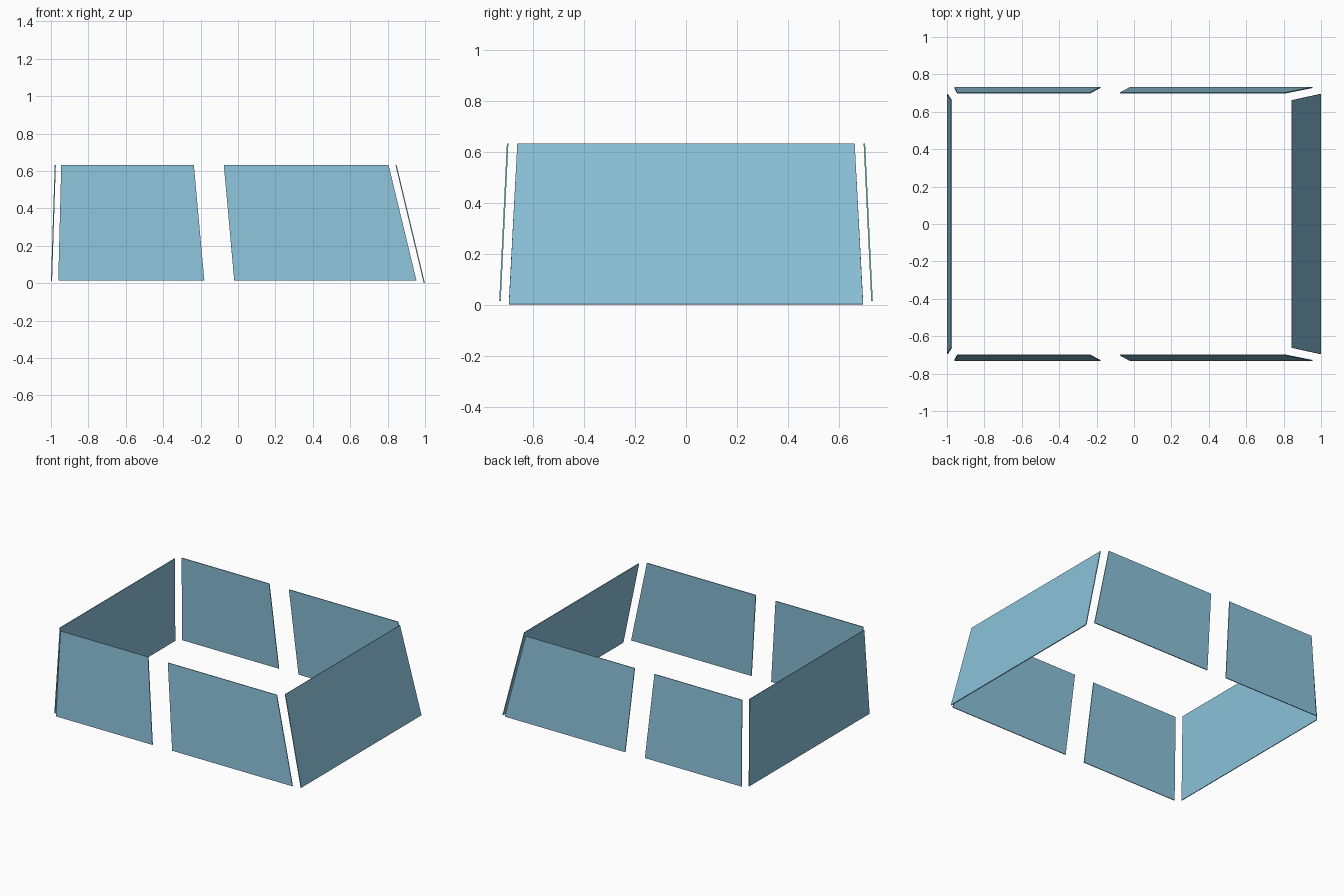
import bpy
from mathutils import Vector

if "Cube" in bpy.data.objects:
    bpy.data.objects.remove(bpy.data.objects["Cube"])

glass = bpy.data.materials.new("blue_glass")
glass.diffuse_color = (0.26, 0.54, 0.70, 1.0)
glass.use_nodes = True
glass.node_tree.nodes["Principled BSDF"].inputs["Base Color"].default_value = glass.diffuse_color
THICK = 0.006


def pane(name, corners, outward):
    """Thin flat plate through four corners, thickness split to both sides."""
    c = [Vector(p) for p in corners]
    n = (c[1] - c[0]).cross(c[3] - c[0]).normalized()
    if n.dot(Vector(outward)) < 0:
        c.reverse()
        n = -n
    verts = [p + n * THICK / 2 for p in c] + [p - n * THICK / 2 for p in c]
    faces = [(0, 1, 2, 3), (7, 6, 5, 4)]
    faces += [(i, i + 4, (i + 1) % 4 + 4, (i + 1) % 4) for i in range(4)]
    me = bpy.data.meshes.new(name)
    me.from_pydata(verts, [], faces)
    me.materials.append(glass)
    ob = bpy.data.objects.new(name, me)
    bpy.context.collection.objects.link(ob)


# Windscreen and rear window: bottom x, top x, bottom z, top z
for name, xb, xt, zb, zt in (("windscreen", 0.996, 0.845, 0.001, 0.632),
                             ("rear_window", -0.997, -0.977, 0.013, 0.632)):
    pane(name, [(xb, -0.695, zb), (xb, 0.695, zb),
                (xt, 0.662, zt), (xt, -0.662, zt)], (xb, 0, 0))

# Side windows, mirrored: bottom x range, top x range
for side, s in (("right", -1), ("left", 1)):
    for name, b0, b1, t0, t1 in (("front_side_window", -0.02, 0.954, -0.076, 0.805),
                                 ("rear_side_window", -0.961, -0.18, -0.945, -0.236)):
        pane(f"{side}_{name}", [(b0, s * 0.73, 0.015), (b1, s * 0.73, 0.015),
                                (t1, s * 0.70, 0.632), (t0, s * 0.70, 0.632)], (0, s, 0))
